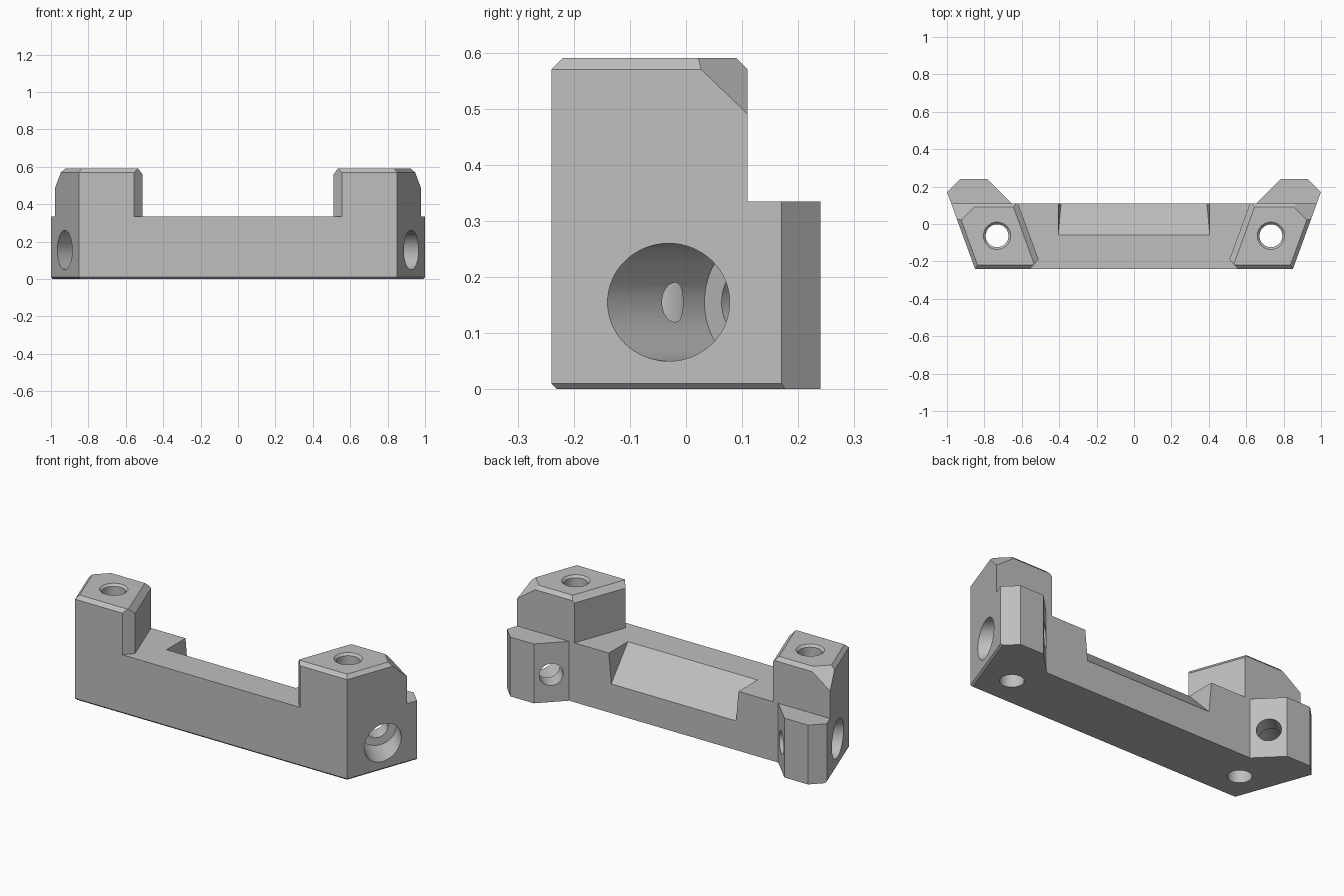
import bpy, bmesh, math
from mathutils import Vector, Matrix

if "Cube" in bpy.data.objects:
    bpy.data.objects.remove(bpy.data.objects["Cube"], do_unlink=True)

grey = bpy.data.materials.new("plain grey")
grey.use_nodes = True
COLOR = (0.52, 0.52, 0.52, 1)
grey.diffuse_color = COLOR
grey.node_tree.nodes["Principled BSDF"].inputs["Base Color"].default_value = COLOR

DECK, TOP, FRONT, BACK = 0.335, 0.59, -0.24, 0.11
SLOPE = math.tan(math.radians(20))


def outer_x(y):
    """Half width of the slanted end faces at depth y."""
    return 0.85 + (y - FRONT) * SLOPE


def finish(name, bm):
    bmesh.ops.recalc_face_normals(bm, faces=bm.faces)
    mesh = bpy.data.meshes.new(name)
    bm.to_mesh(mesh)
    bm.free()
    mesh.materials.append(grey)
    obj = bpy.data.objects.new(name, mesh)
    bpy.context.collection.objects.link(obj)
    return obj


def prism(outline, z0, z1):
    bm = bmesh.new()
    face = bm.faces.new([bm.verts.new((x, y, z0)) for x, y in outline])
    top = bmesh.ops.extrude_face_region(bm, geom=[face])["geom"]
    verts = [v for v in top if isinstance(v, bmesh.types.BMVert)]
    bmesh.ops.translate(bm, verts=verts, vec=(0, 0, z1 - z0))
    bmesh.ops.recalc_face_normals(bm, faces=bm.faces)
    return bm


def slice_off(bm, point, normal):
    """Remove everything on the normal's side of a plane and cap the cut."""
    geom = bm.verts[:] + bm.edges[:] + bm.faces[:]
    cut = bmesh.ops.bisect_plane(bm, geom=geom, dist=1e-5, plane_co=point,
                                 plane_no=Vector(normal).normalized(), clear_outer=True)
    edges = [e for e in cut["geom_cut"] if isinstance(e, bmesh.types.BMEdge)]
    bmesh.ops.holes_fill(bm, edges=edges, sides=0)


def lathe(name, profile, origin, axis, sides=64):
    """Solid of revolution from (radius, distance along axis) pairs."""
    bm = bmesh.new()
    turn = Matrix.Translation(origin) @ Vector(axis).to_track_quat("Z", "Y").to_matrix().to_4x4()
    rings = []
    for r, d in profile:
        angles = [math.tau * i / sides for i in range(sides)]
        rings.append([bm.verts.new(turn @ Vector((r * math.cos(a), r * math.sin(a), d)))
                      for a in angles])
    for a, b in zip(rings, rings[1:]):
        for i in range(sides):
            j = (i + 1) % sides
            bm.faces.new((a[i], a[j], b[j], b[i]))
    bm.faces.new(rings[0])
    bm.faces.new(rings[-1])
    return finish(name, bm)


def boolean(target, tool, operation):
    mod = target.modifiers.new(operation.lower(), "BOOLEAN")
    mod.operation, mod.solver, mod.object = operation, "EXACT", tool
    bpy.context.view_layer.objects.active = target
    bpy.ops.object.modifier_apply(modifier=mod.name)
    bpy.data.objects.remove(tool, do_unlink=True)


# Base bar with flared, clipped ends
half = [(0.85, FRONT), (outer_x(0.17), 0.17), (0.93, 0.24), (0.783, 0.24), (0.653, BACK)]
bm = prism(half + [(-x, y) for x, y in reversed(half)], 0, DECK)
slice_off(bm, (0, FRONT, 0.01), (0, -1, -1))
for s in (1, -1):
    slice_off(bm, (s * 0.85, FRONT, 0.01), (s, -SLOPE, -1.06))
body = finish("bracket_body", bm)

# Raised posts with chamfered tops
for s, side in ((1, "left"), (-1, "right")):
    inner = [(0.62, BACK), (0.51, -0.19), (0.555, FRONT)]
    outline = [(0.85, FRONT), (outer_x(BACK), BACK)] + inner
    bm = prism([(s * x, y) for x, y in outline], DECK, TOP)
    slice_off(bm, (0, FRONT, TOP - 0.02), (0, -1, 1))
    slice_off(bm, (0, BACK, TOP - 0.02), (0, 1, 1))
    slice_off(bm, (s * 0.85, FRONT, TOP - 0.02), (s, -SLOPE, 1.06))
    slice_off(bm, (s * 0.62, BACK, TOP - 0.03), (-s, SLOPE, 1.06))
    slice_off(bm, (s * outer_x(BACK), BACK, 0.49), (s, 1, math.sqrt(2)))
    boolean(body, finish(side + "_post", bm), "UNION")

# Sloped pocket open to the back
bm = bmesh.new()
for y, z in ((-0.11, 0.385), (0.2, 0.075), (0.2, 0.385)):
    w = 0.405 - 0.088 * (DECK - z)
    for x in (-w, w):
        bm.verts.new((x, y, z))
bmesh.ops.convex_hull(bm, input=bm.verts)
boolean(body, finish("pocket_cutter", bm), "DIFFERENCE")

# Vertical bolt holes and diagonal counterbored holes
for s in (1, -1):
    boolean(body, lathe("bolt_cutter", [(0.061, -0.1), (0.061, 0.578), (0.083, 0.6)],
                        (s * 0.732, -0.063, 0), (0, 0, 1)), "DIFFERENCE")
    bore = [(0.105, -0.2), (0.105, 0.187), (0.062, 0.187), (0.062, 0.4)]
    boolean(body, lathe("bore_cutter", bore, (s * 0.92, -0.025, 0.155), (-s, 1, 0)),
            "DIFFERENCE")

# Clean flat faces and keep edges crisp
bm = bmesh.new()
bm.from_mesh(body.data)
bmesh.ops.dissolve_limit(bm, angle_limit=math.radians(0.5), verts=bm.verts, edges=bm.edges)
bm.to_mesh(body.data)
bm.free()
bpy.ops.object.select_all(action="DESELECT")
body.select_set(True)
bpy.context.view_layer.objects.active = body
bpy.ops.object.shade_smooth_by_angle(angle=math.radians(25))
